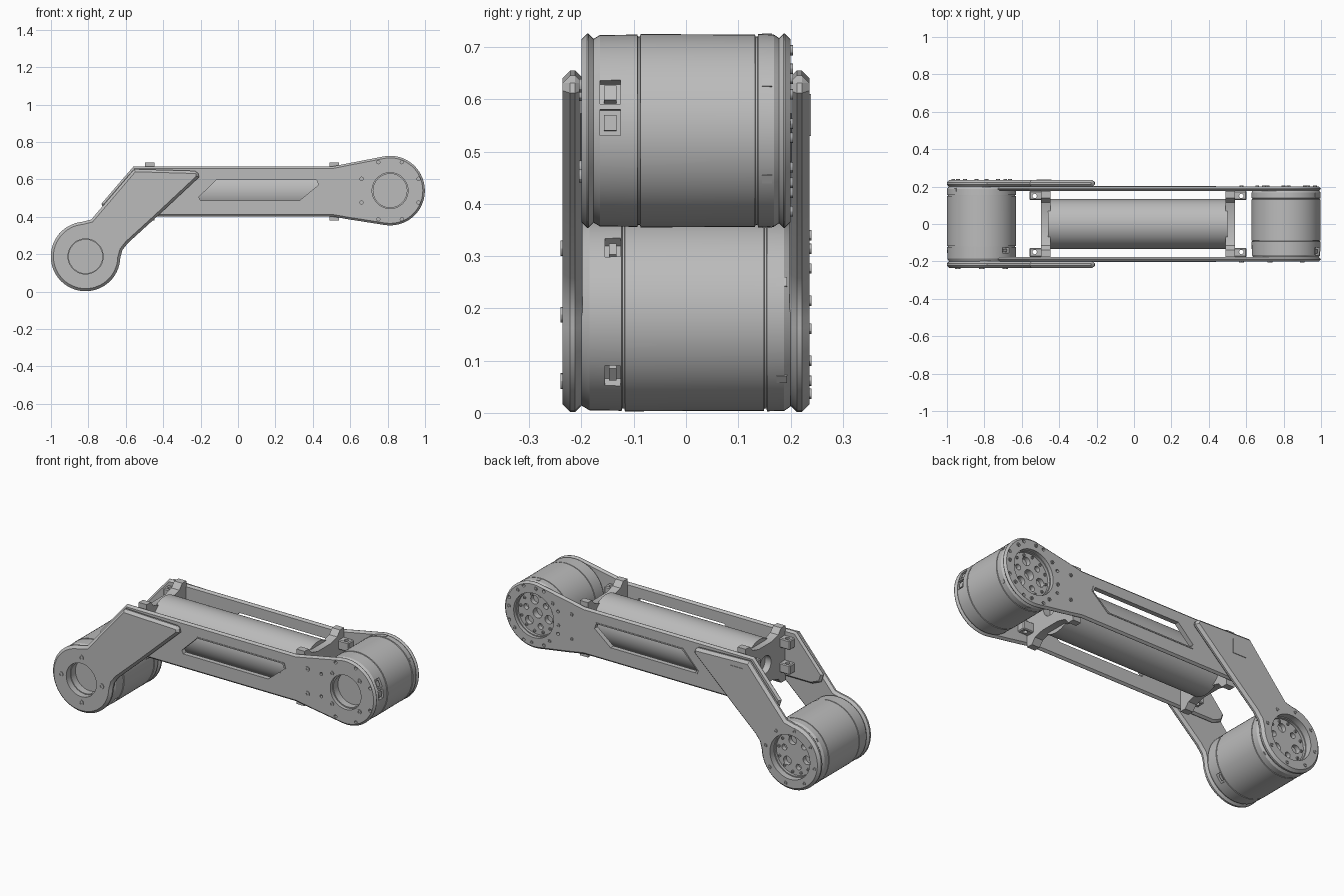
import bpy, bmesh
from math import cos, sin, pi, radians
from mathutils import Matrix, Vector

cube = bpy.data.objects.get("Cube")
if cube:
    bpy.data.objects.remove(cube, do_unlink=True)

grey = bpy.data.materials.new("machined grey")
grey.use_nodes = True
grey.diffuse_color = (0.5, 0.5, 0.5, 1)
grey.node_tree.nodes["Principled BSDF"].inputs["Base Color"].default_value = (0.5, 0.5, 0.5, 1)

KNEE = (-0.815, 0.188)   # lower motor axis (x, z)
HIP = (0.813, 0.54)      # upper motor axis (x, z)
R = 0.186


def finish(name, bm):
    bmesh.ops.recalc_face_normals(bm, faces=bm.faces)
    mesh = bpy.data.meshes.new(name)
    bm.to_mesh(mesh)
    bm.free()
    obj = bpy.data.objects.new(name, mesh)
    bpy.context.collection.objects.link(obj)
    mesh.materials.append(grey)
    return obj


def activate(obj):
    bpy.ops.object.select_all(action='DESELECT')
    obj.select_set(True)
    bpy.context.view_layer.objects.active = obj


def smooth(obj):
    activate(obj)
    bpy.ops.object.shade_smooth_by_angle(angle=radians(30))


def prism(name, pts, a, b, axis='y'):
    """Extrude a flat outline from a to b along an axis."""
    place = {'x': lambda p: (a, p[0], p[1]), 'y': lambda p: (p[0], a, p[1]),
             'z': lambda p: (p[0], p[1], a)}[axis]
    bm = bmesh.new()
    face = bm.faces.new([bm.verts.new(place(p)) for p in pts])
    new = bmesh.ops.extrude_face_region(bm, geom=[face])['geom']
    step = Vector([(b - a) * (axis == k) for k in 'xyz'])
    bmesh.ops.translate(bm, vec=step, verts=[g for g in new if isinstance(g, bmesh.types.BMVert)])
    return finish(name, bm)


def arc(c, r, start, end, n):
    angles = [radians(start + (end - start) * i / n) for i in range(n + 1)]
    return [(c[0] + r * cos(t), c[1] + r * sin(t)) for t in angles]


def circle(c, r, n=32):
    return arc(c, r, 0, 360 - 360 / n, n - 1)


def ring(c, r, n, offset=0):
    return circle(c, r, n) if not offset else arc(c, r, offset, offset + 360 - 360 / n, n - 1)


def box(name, x, y, z):
    return prism(name, [(x[0], z[0]), (x[1], z[0]), (x[1], z[1]), (x[0], z[1])], *y)


def apply(obj, mod):
    activate(obj)
    bpy.ops.object.modifier_apply(modifier=mod.name)


def bevel(obj, width):
    mod = obj.modifiers.new("bevel", 'BEVEL')
    mod.width, mod.segments = width, 1
    mod.limit_method, mod.angle_limit = 'ANGLE', radians(60)
    mod.use_clamp_overlap = False
    apply(obj, mod)


def cut(obj, *cutters):
    for cutter in cutters:
        mod = obj.modifiers.new("cut", 'BOOLEAN')
        mod.operation, mod.solver, mod.object = 'DIFFERENCE', 'EXACT', cutter
        apply(obj, mod)
        bpy.data.objects.remove(cutter, do_unlink=True)


def hole(c, r, a, b, axis='y', n=32):
    return prism("cutter", circle(c, r, n), a, b, axis)


def lathe(name, c, profile):
    """Spin (y, radius) pairs around a motor axis."""
    bm = bmesh.new()
    verts = [bm.verts.new((r, y, 0)) for y, r in profile]
    edges = [bm.edges.new(pair) for pair in zip(verts, verts[1:])]
    bmesh.ops.spin(bm, geom=verts + edges, cent=(0, 0, 0), axis=(0, 1, 0), angle=2 * pi, steps=64)
    bmesh.ops.remove_doubles(bm, verts=bm.verts, dist=1e-4)
    bmesh.ops.translate(bm, vec=(c[0], 0, c[1]), verts=bm.verts)
    return finish(name, bm)


def screw(name, c, y, side, r=0.014):
    obj = prism(name, circle(c, r, 12), y - 0.01 * side, y + 0.005 * side)
    cut(obj, hole(c, r * 0.5, y, y + 0.02 * side, n=6))
    smooth(obj)


# Motors: rotor can, seam grooves, end caps, recessed hubs
def motor(name, c, half, seam, rear):
    profile = [(-half, 0), (-half, R - 0.012), (-half + 0.015, R - 0.003)]
    for s in (seam, rear):
        profile += [(s - 0.003, R - 0.002), (s - 0.002, R - 0.006),
                    (s + 0.002, R - 0.006), (s + 0.003, R - 0.001)]
    profile += [(half - 0.012, R - 0.002), (half, R - 0.01), (half, 0)]
    obj = lathe(name, c, profile)
    cut(obj, hole(c, 0.09, -half - 0.02, -half + 0.04), hole(c, 0.12, half - 0.015, half + 0.02))
    cut(obj, hole(c, 0.028, half - 0.05, half + 0.02))
    for k, p in enumerate(ring(c, 0.073, 6, 15)):
        cut(obj, hole(p, 0.024 if k % 2 else 0.016, half - 0.04, half + 0.02, n=16))
    smooth(obj)
    for p in ring(c, 0.105, 12, 10):
        screw(name + "_hub_screw", p, half - 0.014, 1, 0.008)


motor("lower_motor", KNEE, 0.2, -0.12, 0.152)
motor("upper_motor", HIP, 0.18, -0.09, 0.135)


# Cable sockets and small clips on the motor rims
def rim_box(name, c, angle, y, width, depth, out):
    obj = box(name, (R - depth, R + out), y, (-width / 2, width / 2))
    obj.data.transform(Matrix.Translation((c[0], 0, c[1])) @ Matrix.Rotation(-radians(angle), 4, 'Y'))
    return obj


upper, lower = bpy.data.objects["upper_motor"], bpy.data.objects["lower_motor"]
for motor_obj, c, angles, y in ((upper, HIP, (5, 24), (-0.165, -0.125)),
                                (lower, KNEE, (-40, 45), (-0.155, -0.125))):
    for a in angles:
        cut(motor_obj, rim_box("cutter", c, a, y, 0.05, 0.025, 0.02))
        rim_box("cable_socket", c, a, (y[0] + 0.008, y[1] - 0.008), 0.03, 0.03, -0.008)
for c, angles, y in ((HIP, (30, -30, 90, 150, 210, 270), 0.155), (KNEE, (20, -42, 140, 220), 0.183)):
    for a in angles:
        rim_box("rim_clip", c, a, (y - 0.01, y + 0.01), 0.018, 0.02, 0.0)

# Long side plates with slot and motor opening
plate_outline = ([(-0.56, 0.668), (0.5, 0.668), (0.6, 0.688)] + arc(HIP, R, 98, -98, 40) +
                 [(0.6, 0.385), (0.5, 0.402), (-0.66, 0.402), (-0.715, 0.425), (-0.73, 0.47)])
slot = [(-0.2, 0.488), (0.33, 0.488), (0.43, 0.57), (0.42, 0.598), (-0.115, 0.598), (-0.21, 0.505)]
for side, label in ((-1, "front"), (1, "back")):
    inner, outer = 0.176 * side, 0.2 * side
    plate = prism(label + "_side_plate", plate_outline, inner, outer)
    bevel(plate, 0.011)
    cut(plate, prism("cutter", slot, inner - 0.05 * side, outer + 0.05 * side),
        hole(HIP, 0.096 if side < 0 else 0.125, inner - 0.05 * side, outer + 0.05 * side, n=48))
    for p in ring(HIP, 0.165, 8, 22.5):
        cut(plate, hole(p, 0.009, inner - 0.01 * side, outer + 0.01 * side, n=12))
    smooth(plate)
    screws = ring(HIP, 0.122, 4, 45) if side < 0 else ring(HIP, 0.155, 8, 5)
    for p in screws + [(0.575, 0.61), (0.575, 0.47)]:
        screw(label + "_plate_screw", p, outer, side, 0.013 if side < 0 else 0.01)

    # Raised frame around the slot
    rim = prism(label + "_slot_rim", [(0.11 + (x - 0.11) * 1.03, 0.543 + (z - 0.543) * 1.12) for x, z in slot],
                outer - 0.01 * side, outer + 0.003 * side)
    cut(rim, prism("cutter", slot, inner - 0.05 * side, outer + 0.05 * side))

# Bent brackets joining the lower motor to the side plates
bracket_outline = ([(-0.215, 0.645), (-0.555, 0.655), (-0.785, 0.385)] +
                   arc(KNEE, R, 95, 358, 44) +
                   [(-0.618, 0.222), (-0.59, 0.258), (-0.44, 0.395), (-0.208, 0.612)])
for side, label in ((-1, "front"), (1, "back")):
    bracket = prism(label + "_bracket", bracket_outline, 0.198 * side, 0.236 * side)
    bevel(bracket, 0.014)
    cut(bracket, hole(KNEE, 0.094 if side < 0 else 0.125, 0.15 * side, 0.3 * side, n=48))
    smooth(bracket)
    for p in ring(KNEE, 0.127, 4) if side < 0 else ring(KNEE, 0.154, 8, 10):
        screw(label + "_bracket_screw", p, 0.235 * side, side, 0.015 if side < 0 else 0.01)
    if side > 0:
        prism("bracket_cover", [(-0.52, 0.53), (-0.44, 0.53), (-0.44, 0.61), (-0.52, 0.61)], 0.23, 0.239)

# Central tube
tube = hole((0, 0.535), 0.133, -0.46, 0.5, 'x', 64)
tube.name = "central_tube"
smooth(tube)

# Saddle blocks holding the tube, with screw lugs on their outer sides
top = [(0.177, 0.69), (0.14, 0.69), (0.115, 0.66), (0.06, 0.645)]
quarter = top + [(-y, z) for y, z in reversed(top)]
saddle = quarter + [(y, 1.07 - z) for y, z in reversed(quarter)]
for x0, x1, outward in ((-0.497, -0.447, -1), (0.49, 0.54, 1)):
    block = prism("tube_saddle", saddle, x0, x1, 'x')
    cut(block, hole((0, 0.535), 0.05, x0 - 0.05, x1 + 0.05, 'x'))
    smooth(block)
    face = x1 if outward > 0 else x0
    for side in (-1, 1):
        for z in (0.47, 0.61):
            mid = face + 0.034 * outward
            lug = box("screw_lug", sorted((face - 0.005 * outward, face + 0.062 * outward)),
                      sorted((0.128 * side, 0.177 * side)), (z - 0.027, z + 0.027))
            bevel(lug, 0.005)
            cut(lug, hole((mid, 0.15 * side), 0.012, z - 0.05, z + 0.05, 'z', 12))
